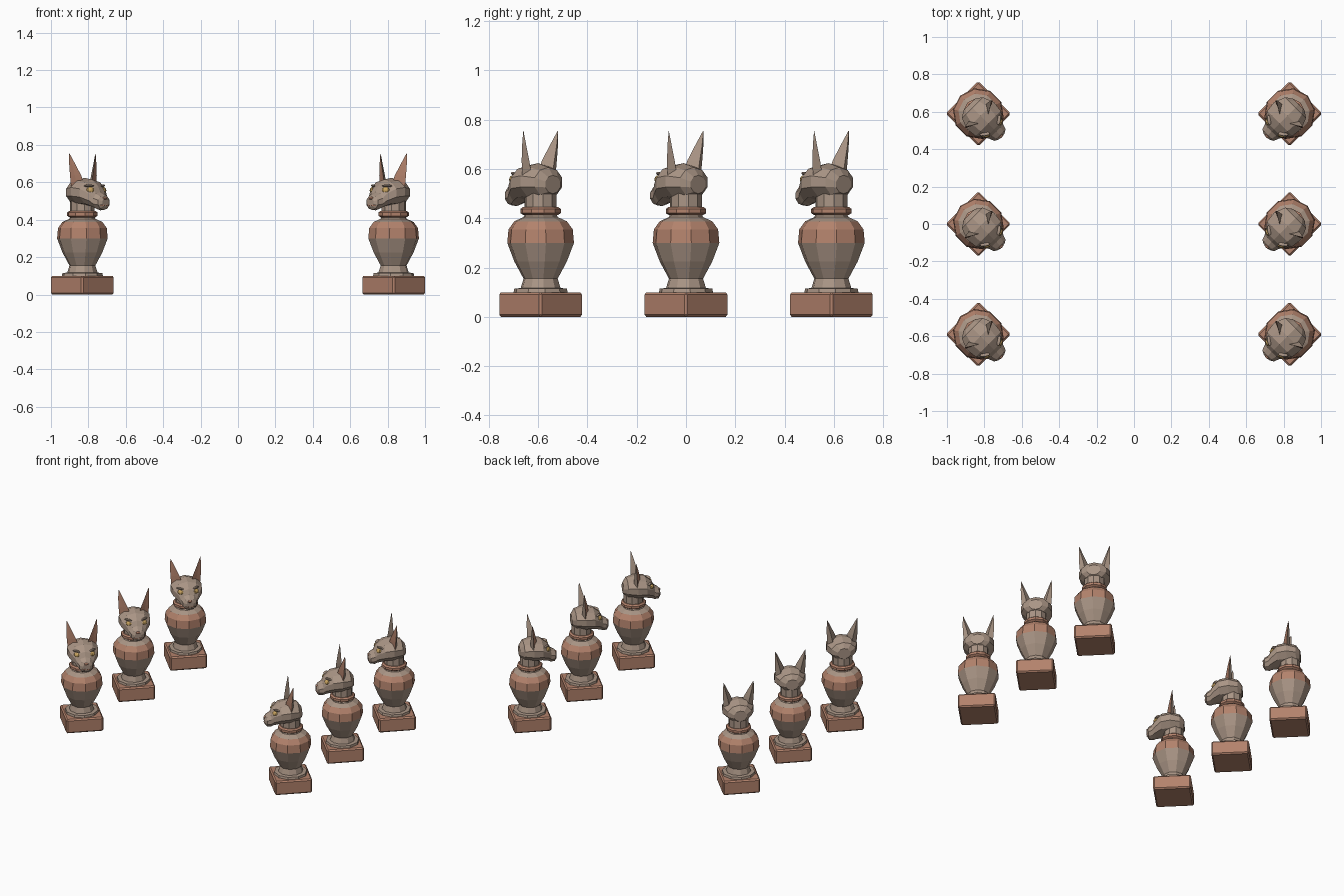
import bpy, bmesh, math
from mathutils import Matrix, Vector

if "Cube" in bpy.data.objects:
    bpy.data.objects.remove(bpy.data.objects["Cube"])


def material(name, rgb):
    m = bpy.data.materials.new(name)
    m.diffuse_color = (*rgb, 1)
    m.use_nodes = True
    m.node_tree.nodes["Principled BSDF"].inputs["Base Color"].default_value = m.diffuse_color
    return m


stone = material("grey stone", (0.40, 0.30, 0.235))
clay = material("terracotta", (0.45, 0.225, 0.15))
gold = material("gold eye", (0.60, 0.38, 0.12))


def finish(bm, name, mats):
    bmesh.ops.recalc_face_normals(bm, faces=bm.faces)
    me = bpy.data.meshes.new(name)
    bm.to_mesh(me)
    bm.free()
    for m in mats:
        me.materials.append(m)
    return name, me


def loft(bm, rings, colour=lambda ring, side: 0):
    """Skin a list of closed rings, capping both ends."""
    loops = [[bm.verts.new(p) for p in ring] for ring in rings]
    n = len(loops[0])
    for i in range(len(loops) - 1):
        for j in range(n):
            k = (j + 1) % n
            f = bm.faces.new((loops[i][j], loops[i][k], loops[i + 1][k], loops[i + 1][j]))
            f.material_index = colour(i, j)
    bm.faces.new(loops[0])
    bm.faces.new(loops[-1])


def circle(r, z, n=10, fwd=0.0):
    return [(r * math.cos((j + 0.5) * math.tau / n),
             r * math.sin((j + 0.5) * math.tau / n) - fwd, z) for j in range(n)]


def make_base():
    # square plinth with bevelled edges
    bm = bmesh.new()
    bmesh.ops.create_cube(bm, size=1, matrix=Matrix.Translation((0, 0, 0.05))
                          @ Matrix.Diagonal((0.246, 0.246, 0.10, 1)))
    bmesh.ops.bevel(bm, geom=bm.edges[:], offset=0.009, segments=1, affect='EDGES')
    return finish(bm, "plinth", [clay])


def make_jar():
    # turned body: foot, belly, painted shoulder band, neck
    bm = bmesh.new()
    profile = [(0.112, 0.095), (0.108, 0.115), (0.082, 0.117), (0.070, 0.155),
               (0.108, 0.225), (0.137, 0.30), (0.132, 0.355), (0.108, 0.388),
               (0.070, 0.405), (0.064, 0.42)]
    loft(bm, [circle(r, z) for r, z in profile], lambda i, j: 1 if i in (5, 6) else 0)
    return finish(bm, "jar_body", [stone, clay])


def make_collar():
    bm = bmesh.new()
    loft(bm, [circle(r, z) for r, z in
              [(0.070, 0.413), (0.083, 0.421), (0.083, 0.438), (0.072, 0.446)]])
    return finish(bm, "collar", [clay])


def make_neck():
    bm = bmesh.new()
    loft(bm, [circle(r, z, 10, f) for r, z, f in
              [(0.066, 0.44, 0), (0.066, 0.50, 0), (0.070, 0.56, 0.002), (0.055, 0.595, 0.01)]])
    return finish(bm, "neck", [stone])


def make_head():
    # head lofted from back of skull to muzzle: forward, half width, bottom, top
    sections = [(-0.070, 0.045, 0.50, 0.575), (-0.045, 0.083, 0.485, 0.607),
                (0.015, 0.107, 0.475, 0.624), (0.075, 0.100, 0.472, 0.614),
                (0.118, 0.068, 0.458, 0.580), (0.135, 0.056, 0.450, 0.548),
                (0.162, 0.046, 0.452, 0.532), (0.174, 0.024, 0.470, 0.515)]
    rings = []
    for f, w, lo, hi in sections:
        c, h = (lo + hi) / 2, (hi - lo) / 2
        rings.append([(w * math.sin(a), -f, c + h * math.cos(a))
                      for a in (j * math.tau / 10 for j in range(10))])
    bm = bmesh.new()
    loft(bm, rings)
    return finish(bm, "cat_head", [stone])


def make_ears():
    # tapering hollow-fronted ears: z, centre x, half width, depth, forward
    bm = bmesh.new()
    for s in (-1, 1):
        rings = []
        for z, x, w, d, f in [(0.575, 0.060, 0.036, 0.026, 0.018), (0.635, 0.072, 0.029, 0.021, 0.014),
                              (0.695, 0.087, 0.016, 0.012, 0.007), (0.754, 0.099, 0.001, 0.001, 0.0)]:
            rings.append([(s * (x - w), -(f + d), z), (s * (x + w * 0.1), -(f + d * 0.2), z),
                          (s * (x + w), -(f - d * 0.3), z), (s * x, -(f - d), z)])
        loft(bm, rings, lambda i, j: 1 if j < 2 else 0)
    return finish(bm, "ears", [stone, clay])


def blob(bm, loc, size, yaw=0.0, tilt=0.0):
    bmesh.ops.create_uvsphere(bm, u_segments=8, v_segments=6, radius=1,
                              matrix=Matrix.Translation(loc) @ Matrix.Rotation(yaw, 4, 'Z')
                              @ Matrix.Rotation(tilt, 4, 'X') @ Matrix.Diagonal((*size, 1)))


def make_eyes():
    bm = bmesh.new()
    for s in (-1, 1):
        blob(bm, (s * 0.053, -0.113, 0.560), (0.021, 0.010, 0.015), s * 0.65, -0.35)
    return finish(bm, "eyes", [gold])


def make_brows():
    # ridges above the eyes
    bm = bmesh.new()
    for s in (-1, 1):
        blob(bm, (s * 0.053, -0.102, 0.581), (0.028, 0.012, 0.007), s * 0.65, -0.3)
    return finish(bm, "brows", [stone])


def make_nose_mouth():
    # nose tip and thin mouth
    bm = bmesh.new()
    blob(bm, (0, -0.168, 0.514), (0.016, 0.011, 0.009))
    for s in (-1, 1):
        blob(bm, (s * 0.022, -0.165, 0.477), (0.022, 0.007, 0.006), s * 0.5)
    return finish(bm, "nose_and_mouth", [clay])


parts = [make_base(), make_jar(), make_collar(), make_neck(), make_head(),
         make_ears(), make_eyes(), make_brows(), make_nose_mouth()]

# two facing rows of three jars, each turned inward by 45 degrees
for side in (-1, 1):
    for y in (-0.59, 0.0, 0.59):
        for name, mesh in parts:
            ob = bpy.data.objects.new(name, mesh)
            ob.location = (side * 0.832, y, 0)
            ob.rotation_euler.z = -side * math.radians(45)
            bpy.context.collection.objects.link(ob)
